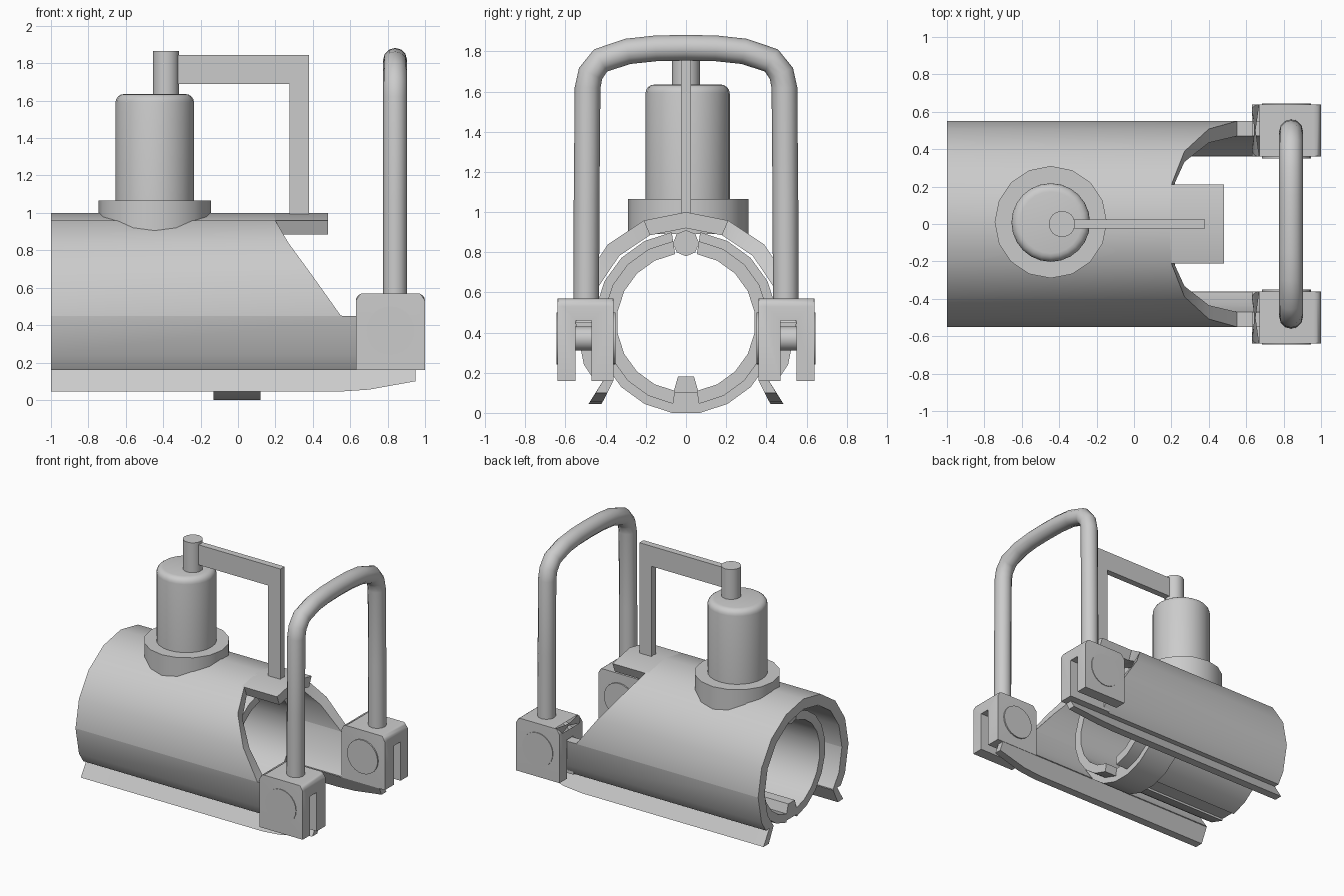
import bpy, bmesh, math
from math import sin, cos, pi, radians

if "Cube" in bpy.data.objects:
    bpy.data.objects.remove(bpy.data.objects["Cube"])


def finish(name, bm, smooth=30):
    bmesh.ops.recalc_face_normals(bm, faces=bm.faces)
    me = bpy.data.meshes.new(name)
    bm.to_mesh(me)
    bm.free()
    ob = bpy.data.objects.new(name, me)
    bpy.context.collection.objects.link(ob)
    bpy.ops.object.select_all(action='DESELECT')
    bpy.context.view_layer.objects.active = ob
    ob.select_set(True)
    bpy.ops.object.shade_smooth_by_angle(angle=radians(smooth))
    return ob


def skin(sections):
    """Join closed rings (outer points + reversed inner points) into a solid."""
    bm = bmesh.new()
    rings = [[bm.verts.new(p) for p in s] for s in sections]
    n = len(rings[0])
    for a, b in zip(rings, rings[1:]):
        for i in range(n):
            j = (i + 1) % n
            bm.faces.new((a[i], a[j], b[j], b[i]))
    for r in (rings[0], rings[-1]):
        for i in range(n // 2 - 1):
            bm.faces.new((r[i], r[i + 1], r[n - 2 - i], r[n - 1 - i]))
    return bm


def extrude_x(name, outer, inner, x0, x1):
    ring = outer + inner[::-1]
    return finish(name, skin([[(x, y, z) for y, z in ring] for x in (x0, x1)]))


def cylinder(name, c, r, h0, h1, axis='Z', n=24, round_top=0):
    """Cylinder from h0 to h1 along an axis; c holds the other two coordinates."""
    bm = bmesh.new()
    bmesh.ops.create_cone(bm, cap_ends=True, segments=n, radius1=r, radius2=r, depth=h1 - h0)
    if round_top:
        top = [e for e in bm.edges if all(v.co.z > 0 for v in e.verts)]
        bmesh.ops.bevel(bm, geom=top, offset=round_top, segments=4, affect='EDGES', profile=0.5)
    for v in bm.verts:
        a, b, h = v.co.x, v.co.y, v.co.z + (h0 + h1) / 2
        v.co = {'X': (h, a + c[0], b + c[1]), 'Y': (a + c[0], h, b + c[1]),
                'Z': (a + c[0], b + c[1], h)}[axis]
    return finish(name, bm)


CZ = 0.45  # height of the tube axis


def arc(r, angles):
    """Points (y, z) round the tube axis, angle measured from the top."""
    return [(r * sin(radians(a)), CZ + r * cos(radians(a))) for a in angles]


# Outer shell: open-bottomed 16-sided tube, front edge cut back at a slope
half_out = arc(0.55, (22.5, 45, 67.5, 90)) + [(0.55, 0.449)] + arc(0.55, (112.5,)) + [(0.455, 0.16)]
half_in = arc(0.47, (22.5, 45, 67.5, 90)) + [(0.47, 0.449)] + arc(0.47, (112.5,)) + [(0.36, 0.16)]
half_end = [0.2, 0.27, 0.40, 0.55, 0.68, 0.68, 0.68]


def both(pts, mid):
    return [(-y, z) for y, z in pts[::-1]] + [mid] + pts


shell_ring = both(half_out, (0, 1.0)) + both(half_in, (0, 0.92))[::-1]
ends = half_end[::-1] + [0.19] + half_end
ends = ends + ends[::-1]
finish("outer_shell", skin([[(-1, y, z) for y, z in shell_ring],
                            [(x, y, z) for x, (y, z) in zip(ends, shell_ring)]]))

# Tongue continuing the shell's top facets forward
extrude_x("top_tongue", arc(0.55, (-22.5, 0, 22.5)), arc(0.47, (-22.5, 0, 22.5)), 0.18, 0.48)

# Inner split tube (20 sided): top facet open, bottom facet open except at the band
full = [9 + 18 * i for i in range(20)]
right_side = full[:10]
for side, angles in (("right", right_side), ("left", [-a for a in right_side])):
    extrude_x("inner_tube_" + side, arc(0.41, angles), arc(0.345, angles), -0.9, 0.22)
extrude_x("tube_band", arc(0.455, full), arc(0.35, full), -0.13, 0.12)
extrude_x("bottom_rail", [(-0.075, 0.06), (-0.04, 0.18)], [(0.075, 0.06), (0.04, 0.18)], -0.9, 0.1)
cylinder("slot_rod", (0, 0.845), 0.065, -0.9, 0.05, 'X', 8)

for m, side in ((1, "right"), (-1, "left")):
    # Flared flange along the bottom edge, tapering at the front
    secs = []
    for x, zb in ((-1, 0.045), (0.55, 0.045), (0.7, 0.055), (0.95, 0.1)):
        t = (0.16 - zb) / 0.115
        secs.append([(x, m * y, z) for y, z in (
            (0.41, 0.165), (0.41 + 0.075 * t, zb), (0.36 + 0.06 * t, zb), (0.36, 0.165))])
    finish("flange_" + side, skin(secs))

    # Forked block with rounded top corners
    u = [(0.36, 0.16), (0.36, 0.57), (0.64, 0.57), (0.64, 0.16)]
    v = [(0.47, 0.16), (0.47, 0.46), (0.55, 0.46), (0.55, 0.16)]
    bm = skin([[(x, m * y, z) for y, z in u + v[::-1]] for x in (0.63, 1.0)])
    top = [e for e in bm.edges if all(p.co.z > 0.56 for p in e.verts)
           and abs(e.verts[0].co.x - e.verts[1].co.x) < 0.01]
    bmesh.ops.bevel(bm, geom=top, offset=0.04, segments=4, affect='EDGES', profile=0.5)
    finish("fork_block_" + side, bm)

    # Pivot discs and pin
    for nm, r, a, b in (("outer_disc_", 0.13, 0.60, 0.645), ("inner_disc_", 0.13, 0.35, 0.40),
                        ("pivot_pin_", 0.06, 0.38, 0.62)):
        cylinder(nm + side, (0.815, 0.37), r, *sorted((m * a, m * b)), axis='Y')

# Bent handle: round tube swept along a bowed U
half = [(0.497, 0.5), (0.495, 1.05), (0.49, 1.62), (0.475, 1.69), (0.425, 1.755),
        (0.29, 1.80), (0.15, 1.815)]
path = [(-y, z) for y, z in half] + [(0, 1.818)] + half[::-1]
secs = []
for i, (y, z) in enumerate(path):
    y0, z0 = path[max(i - 1, 0)]
    y1, z1 = path[min(i + 1, len(path) - 1)]
    d = math.hypot(y1 - y0, z1 - z0)
    ny, nz = -(z1 - z0) / d, (y1 - y0) / d
    secs.append([(0.84 + 0.064 * cos(k * pi / 6), y + ny * 0.064 * sin(k * pi / 6),
                  z + nz * 0.064 * sin(k * pi / 6)) for k in range(12)])
finish("handle", skin(secs), 40)

# Upright canister on a collar, with a top stem
cylinder("canister_collar", (-0.445, 0.01), 0.3, 0.89, 1.065, n=16)
cylinder("canister", (-0.445, 0.008), 0.21, 1.0, 1.635, n=24, round_top=0.045)
cylinder("canister_stem", (-0.385, 0), 0.07, 1.6, 1.865, n=16)

# Flat angle bracket from the stem down to the tongue
ring = [(-0.36, 1.845), (0.38, 1.845), (0.38, 0.97), (0.275, 0.97), (0.275, 1.69), (-0.36, 1.69)]
finish("angle_bracket", skin([[(x, y, z) for x, z in ring] for y in (-0.025, 0.025)]))
